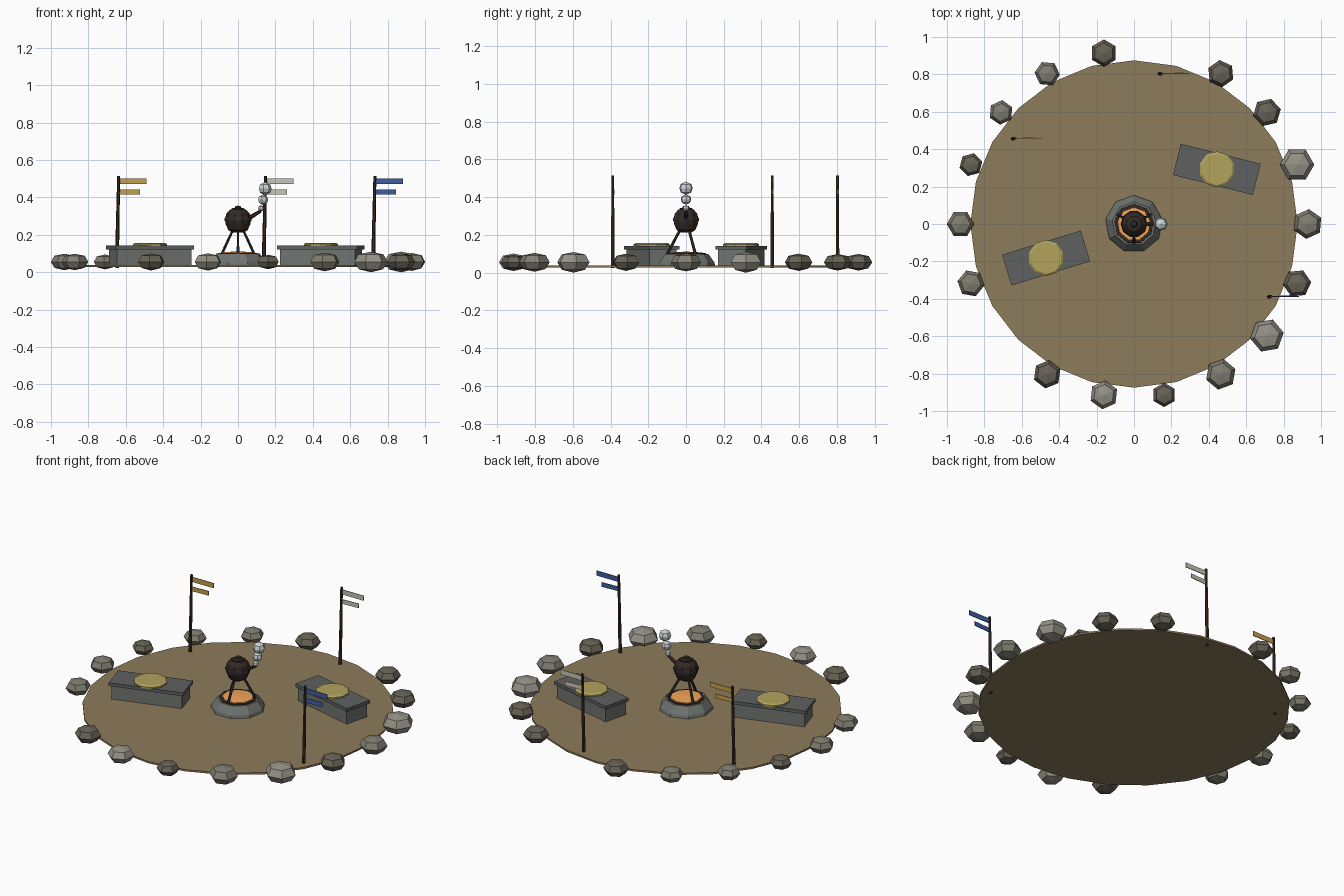
import bpy, bmesh
from math import sin, cos, radians, pi
from mathutils import Vector, Matrix

if "Cube" in bpy.data.objects:
    bpy.data.objects.remove(bpy.data.objects["Cube"])

mats = {}


def paint(ob, key, rgb):
    if key not in mats:
        mats[key] = bpy.data.materials.new(key)
        mats[key].diffuse_color = (*rgb, 1)
    ob.data.materials.append(mats[key])
    return ob


def finish(name, bm, color):
    bmesh.ops.recalc_face_normals(bm, faces=bm.faces)
    me = bpy.data.meshes.new(name)
    bm.to_mesh(me)
    bm.free()
    ob = bpy.data.objects.new(name, me)
    bpy.context.collection.objects.link(ob)
    return paint(ob, *color)


def lathe(name, profile, n, color, loc=(0, 0, 0), phase=0.0):
    """Spin (radius, z) points; radius 0 makes a pole, otherwise flat caps."""
    bm = bmesh.new()
    rings = []
    for r, z in profile:
        if r == 0:
            rings.append([bm.verts.new((loc[0], loc[1], loc[2] + z))])
        else:
            rings.append([bm.verts.new((loc[0] + r * cos(phase + 2 * pi * i / n),
                                        loc[1] + r * sin(phase + 2 * pi * i / n),
                                        loc[2] + z)) for i in range(n)])
    for a, b in zip(rings, rings[1:]):
        for i in range(n):
            j = (i + 1) % n
            if len(a) == 1:
                bm.faces.new((a[0], b[i], b[j]))
            elif len(b) == 1:
                bm.faces.new((a[i], a[j], b[0]))
            else:
                bm.faces.new((a[i], a[j], b[j], b[i]))
    for ring in (rings[0], rings[-1]):
        if len(ring) > 1:
            bm.faces.new(ring)
    return finish(name, bm, color)


def rod(name, p, q, r1, r2, color, n=6):
    p, q = Vector(p), Vector(q)
    d = q - p
    m = Matrix.Translation((p + q) / 2) @ d.to_track_quat('Z', 'Y').to_matrix().to_4x4()
    bm = bmesh.new()
    bmesh.ops.create_cone(bm, cap_ends=True, segments=n, radius1=r1, radius2=r2,
                          depth=d.length, matrix=m)
    return finish(name, bm, color)


def box(name, size, loc, angle, color):
    bm = bmesh.new()
    bmesh.ops.create_cube(bm, size=1, matrix=Matrix.Translation(loc)
                          @ Matrix.Rotation(radians(angle), 4, 'Z')
                          @ Matrix.Diagonal((*size, 1)))
    return finish(name, bm, color)


DIRT = ("dirt", (0.27, 0.20, 0.105))
STONE = ("stone", (0.16, 0.175, 0.16))
SLAB = ("slab", (0.11, 0.12, 0.115))
MAT = ("straw", (0.45, 0.37, 0.11))
WOOD = ("wood", (0.045, 0.025, 0.014))
IRON = ("iron", (0.03, 0.03, 0.03))
POT = ("pot", (0.035, 0.022, 0.017))
EMBER = ("ember", (0.9, 0.38, 0.1))
STEAM = ("steam", (0.6, 0.66, 0.67))
ROCKS = [("rock_dark", (0.14, 0.125, 0.095)), ("rock_mid", (0.22, 0.205, 0.165)),
         ("rock_light", (0.31, 0.29, 0.25))]

# Ground disc
lathe("ground", [(0.875, 0.027), (0.875, 0.038)], 24, DIRT)

# Boundary rocks: angle, radius, twist, shade
for ang, r, twist, shade in [
        (0, .08, 25, 1), (20, .092, 0, 2), (40, .076, 13, 0), (60, .073, 35, 0),
        (100, .073, 30, 0), (120, .068, -5, 1), (140, .066, 25, 1), (160, .063, 15, 0),
        (180, .073, 0, 1), (200, .073, -10, 1), (240, .076, 22, 0), (260, .077, 24, 2),
        (280, .065, 30, 0), (300, .083, 20, 1), (320, .091, 10, 2), (340, .076, 5, 0)]:
    a, h = radians(ang), 0.6 * r
    lathe(f"rock_{ang}", [(0, -h), (r * .72, -h * .72), (r, 0), (r * .74, h * .75), (0, h)],
          6, ROCKS[shade], (0.928 * cos(a), 0.928 * sin(a), 0.055), radians(twist))

# Stone tables with round mats
for side, x, y, ang in (("left", -.47, -.182, 17), ("right", .443, .292, -14)):
    box(f"table_body_{side}", (.415, .15, .09), (x, y, .077), ang, STONE)
    box(f"table_slab_{side}", (.44, .172, .02), (x, y, .132), ang, SLAB)
    lathe(f"table_mat_{side}", [(.096, .141), (.096, .15), (.085, .157)], 10, MAT,
          (x, y, 0), radians(18))

# Poles with two streamers
for tag, x, y, rgb in (("yellow", -.648, .457, (.55, .35, .07)),
                       ("white", .137, .803, (.58, .56, .47)),
                       ("blue", .722, -.388, (.05, .11, .36))):
    rod(f"pole_{tag}", (x, y, .024), (x + .01, y, .515), .011, .008, WOOD)
    for k, (l, w, z, t) in enumerate(((.148, .03, .487, 0), (.112, .027, .428, 3))):
        box(f"streamer_{tag}_{k}", (l, .004, w),
            (x + .012 + l / 2, y + .001 + k * .002, z), t, (f"cloth_{tag}", rgb))

# Fire pit
lathe("fire_ring", [(.155, .034), (.15, .055), (.118, .1), (.1, .1)], 9, STONE, phase=pi / 2)
lathe("char_ring", [(.108, .095), (.106, .104), (.094, .104)], 9, POT, phase=pi / 2)
lathe("embers", [(.09, .1), (.088, .107), (0, .112)], 9, EMBER, phase=pi / 2)

# Tripod legs
for k in range(3):
    a = radians(-90 + 120 * k)
    rod(f"leg_{k}", (.1 * cos(a), .1 * sin(a), .098), (.027 * cos(a), .027 * sin(a), .235),
        .008, .007, IRON)

# Kettle, lid and spout
lathe("kettle", [(.03, .213), (.052, .226), (.067, .26), (.069, .285), (.062, .315),
                 (.042, .335), (.03, .337)], 10, POT)
lathe("kettle_band", [(.07, .272), (.072, .276), (.072, .288), (.07, .292)], 10, IRON)
lathe("lid", [(.034, .333), (.034, .341), (.018, .345), (.014, .354), (0, .356)], 8, POT)
rod("spout", (.05, 0, .284), (.122, 0, .328), .013, .008, POT)

# Steam puffs
for k, (x, z, r) in enumerate(((.122, .342, .017), (.133, .388, .028), (.144, .447, .036))):
    lathe(f"steam_{k}", [(0, -r), (r * .8, -r * .6), (r, 0), (r * .8, r * .6), (0, r)],
          7, STEAM, (x, 0, z))

for m in bpy.data.materials:
    if m.users and not m.is_grease_pencil:
        m.use_nodes = True
        m.node_tree.nodes["Principled BSDF"].inputs["Base Color"].default_value = m.diffuse_color
